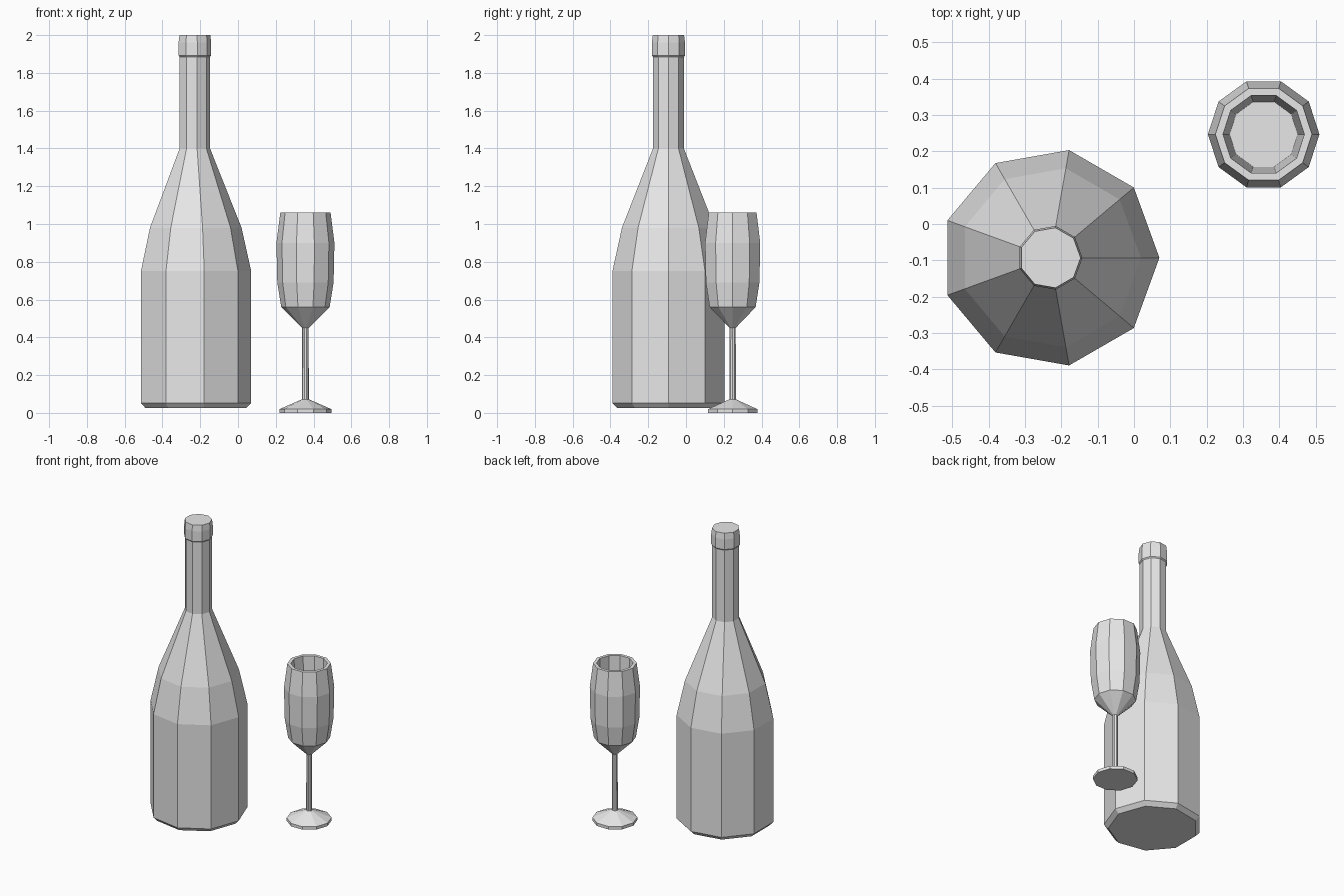
import bpy
import bmesh
from math import cos, sin, tau

cube = bpy.data.objects.get("Cube")
if cube:
    bpy.data.objects.remove(cube)

grey = bpy.data.materials.new("plain_grey")
grey.use_nodes = True
colour = (0.8, 0.8, 0.8, 1)
grey.diffuse_color = colour
grey.node_tree.nodes["Principled BSDF"].inputs["Base Color"].default_value = colour


def turned(name, profile, sides, centre):
    """Turn a (radius, height) profile into a flat-faced solid with capped ends."""
    bm = bmesh.new()
    rings = [[bm.verts.new((r * cos(tau * i / sides), r * sin(tau * i / sides), z))
              for i in range(sides)] for r, z in profile]
    for low, high in zip(rings, rings[1:]):
        for i in range(sides):
            j = (i + 1) % sides
            bm.faces.new((low[i], low[j], high[j], high[i]))
    bm.faces.new(rings[0][::-1])
    bm.faces.new(rings[-1])
    mesh = bpy.data.meshes.new(name)
    bm.to_mesh(mesh)
    bm.free()
    mesh.materials.append(grey)
    obj = bpy.data.objects.new(name, mesh)
    obj.location = (*centre, 0)
    bpy.context.collection.objects.link(obj)
    return obj


# Bottle: chamfered foot, straight body, tapered shoulder, neck and lip
bottle_profile = [
    (0.275, 0.025), (0.301, 0.052), (0.301, 0.75), (0.25, 0.98),
    (0.083, 1.4), (0.083, 1.885), (0.089, 1.892), (0.089, 1.96), (0.084, 2.0),
]
turned("bottle", bottle_profile, 9, (-0.231, -0.093))

# Wine glass: foot, stem, outer bowl, rim, then down the inside to the floor
glass_profile = [
    (0.137, 0), (0.137, 0.02), (0.018, 0.072), (0.017, 0.45),
    (0.128, 0.56), (0.149, 0.69), (0.1535, 0.9), (0.133, 1.06),
    (0.112, 1.06), (0.094, 0.6),
]
turned("wine_glass", glass_profile, 10, (0.357, 0.247))
